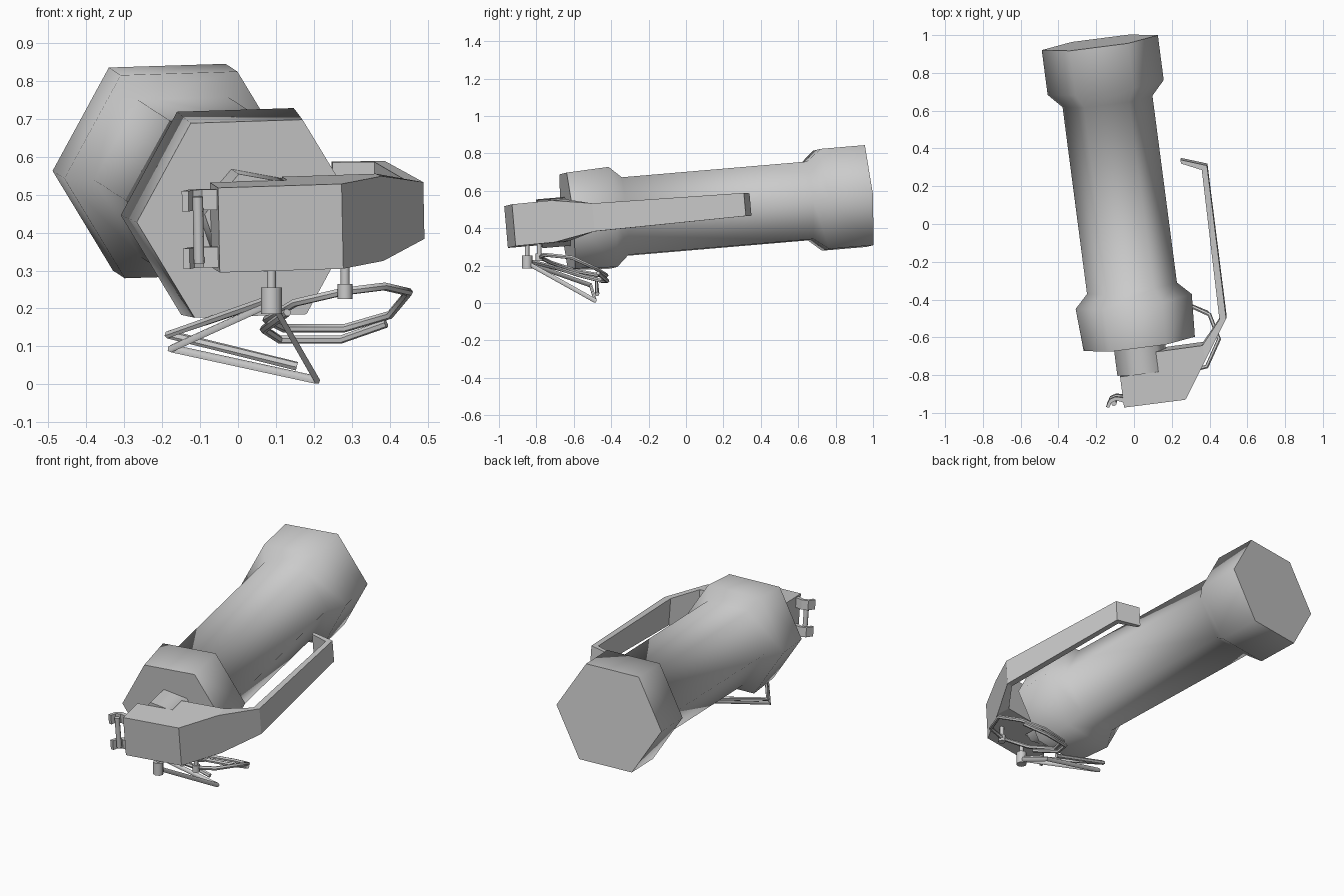
import bpy, bmesh, math
from mathutils import Vector

if "Cube" in bpy.data.objects:
    bpy.data.objects.remove(bpy.data.objects["Cube"])

grey = bpy.data.materials.new("plain grey")
grey.diffuse_color = (0.6, 0.6, 0.6, 1)
grey.use_nodes = True
grey.node_tree.nodes["Principled BSDF"].inputs["Base Color"].default_value = grey.diffuse_color

# Tilted frame of the whole canister: U sideways, D along the axis, W up
ORIGIN = Vector((-0.181, 0.96, 0.572))
D = Vector((-0.131, 1, 0.085)).normalized()
U0 = Vector((1, 0.131, 0)).normalized()
W0 = U0.cross(D)
ROLL = math.radians(1.8)
U = U0 * math.cos(ROLL) + W0 * math.sin(ROLL)
W = U.cross(D)


def loc(u, t, w):
    return ORIGIN + U * u + D * t + W * w


def finish(bm, name, smooth=None):
    bmesh.ops.recalc_face_normals(bm, faces=bm.faces)
    me = bpy.data.meshes.new(name)
    bm.to_mesh(me)
    bm.free()
    me.materials.append(grey)
    ob = bpy.data.objects.new(name, me)
    bpy.context.collection.objects.link(ob)
    if smooth:
        bpy.ops.object.select_all(action='DESELECT')
        ob.select_set(True)
        bpy.context.view_layer.objects.active = ob
        bpy.ops.object.shade_smooth_by_angle(angle=math.radians(smooth))
    return ob


def lathe(name, profile, place, n=6, phase=0.0, smooth=65):
    """Rings of (position, radius) joined into a capped solid."""
    bm = bmesh.new()
    rings = []
    for t, r in profile:
        angles = [math.radians(phase) + 2 * math.pi * i / n for i in range(n)]
        rings.append([bm.verts.new(place(r * math.cos(a), t, r * math.sin(a))) for a in angles])
    for a, b in zip(rings, rings[1:]):
        for i in range(n):
            j = (i + 1) % n
            bm.faces.new((a[i], a[j], b[j], b[i]))
    bm.faces.new(rings[0])
    bm.faces.new(rings[-1])
    return finish(bm, name, smooth)


def prism(name, outline, mid=0.0):
    """Outline of (u, t, half height) extruded both ways along W."""
    bm = bmesh.new()
    top = [bm.verts.new(loc(u, t, mid + h)) for u, t, h in outline]
    bot = [bm.verts.new(loc(u, t, mid - h)) for u, t, h in outline]
    n = len(outline)
    bm.faces.new(top)
    bm.faces.new(bot[::-1])
    for i in range(n):
        j = (i + 1) % n
        bm.faces.new((top[i], bot[i], bot[j], top[j]))
    return finish(bm, name)


def wire(name, points, radius, closed=False):
    """Round wire along a path, turned into a mesh."""
    cu = bpy.data.curves.new(name, 'CURVE')
    cu.dimensions = '3D'
    cu.bevel_depth = radius
    cu.bevel_resolution = 1
    cu.use_fill_caps = True
    sp = cu.splines.new('POLY')
    sp.points.add(len(points) - 1)
    for p, co in zip(sp.points, points):
        p.co = (*co, 1)
    sp.use_cyclic_u = closed
    tmp = bpy.data.objects.new(name + "_path", cu)
    me = bpy.data.meshes.new_from_object(tmp)
    bpy.data.objects.remove(tmp)
    bm = bmesh.new()
    bm.from_mesh(me)
    bpy.data.meshes.remove(me)
    return finish(bm, name, 50)


# Hexagonal body with a wide collar at each end
lathe("body", [(0, 0.31), (-0.24, 0.31), (-0.315, 0.24), (-1.316, 0.24),
               (-1.387, 0.31), (-1.614, 0.297)], loc)

# Neck between body and lever head
lathe("neck", [(-1.6, 0.139), (-1.765, 0.139)], loc, phase=48)

# Lever head, its tapering shoulder, and the long arm with a bent tip
H = 0.112
prism("lever_head", [(u, t, H) for u, t in (
    (-0.12, -1.765), (0.085, -1.765), (0.085, -1.658), (0.334, -1.656),
    (0.34, -1.735), (0.208, -1.93), (-0.12, -1.93))])
prism("lever_shoulder", [(0.334, -1.656, H), (0.44, -1.534, 0.075),
                         (0.476, -1.534, 0.075), (0.34, -1.735, H)])
prism("lever_arm", [(0.44, -1.534, 0.075), (0.45, -0.735, 0.062), (0.345, -0.687, 0.06),
                    (0.345, -0.667, 0.06), (0.48, -0.715, 0.062), (0.476, -1.534, 0.075)])

# Hinge hooks and hinge pin
outer = [(-0.12, -1.878), (-0.158, -1.868), (-0.192, -1.878), (-0.215, -1.916)]
inner = [(-0.198, -1.92), (-0.183, -1.896), (-0.158, -1.888), (-0.12, -1.903)]
for side, mid in (("top", 0.078), ("bottom", -0.074)):
    prism("hinge_hook_" + side, [(u, t, 0.027) for u, t in outer + inner], mid)
lathe("hinge_pin", [(-0.088, 0.014), (0.088, 0.014)],
      lambda a, t, b: loc(-0.171 + a, -1.903 + b, t), n=8)

# Stems and collars that hold the two pull rings
for name, x, y, low, c0, c1, r in (("front", 0.088, -0.85, 0.2, 0.185, 0.255, 0.028),
                                   ("rear", 0.282, -0.785, 0.235, 0.225, 0.265, 0.02)):
    def upright(a, z, b, x=x, y=y):
        return Vector((x + a, y + b, z))
    lathe(name + "_stem", [(low, 0.012), (0.34, 0.012)], upright, n=8)
    lathe(name + "_collar", [(c0, r), (c1, r)], upright, n=8)

# Front triangular pull ring with its second turn
wire("front_pull_ring", [(0.09, -0.85, 0.215), (-0.175, -0.51, 0.095), (0.207, -0.485, 0.012)],
     0.012, closed=True)
wire("front_pull_ring_turn", [(0.08, -0.83, 0.222), (-0.183, -0.48, 0.132),
                              (0.155, -0.475, 0.048)], 0.012)

# Rear rounded pull ring with its second turn
wire("rear_pull_ring", [(0.28, -0.78, 0.245), (0.385, -0.755, 0.258), (0.45, -0.61, 0.243),
                        (0.4, -0.48, 0.183), (0.28, -0.425, 0.148), (0.12, -0.46, 0.148),
                        (0.075, -0.58, 0.17), (0.15, -0.72, 0.215)], 0.011, closed=True)
wire("rear_pull_ring_turn", [(0.13, -0.7, 0.19), (0.068, -0.56, 0.145), (0.11, -0.45, 0.118),
                             (0.27, -0.42, 0.118), (0.39, -0.47, 0.16)], 0.011)
